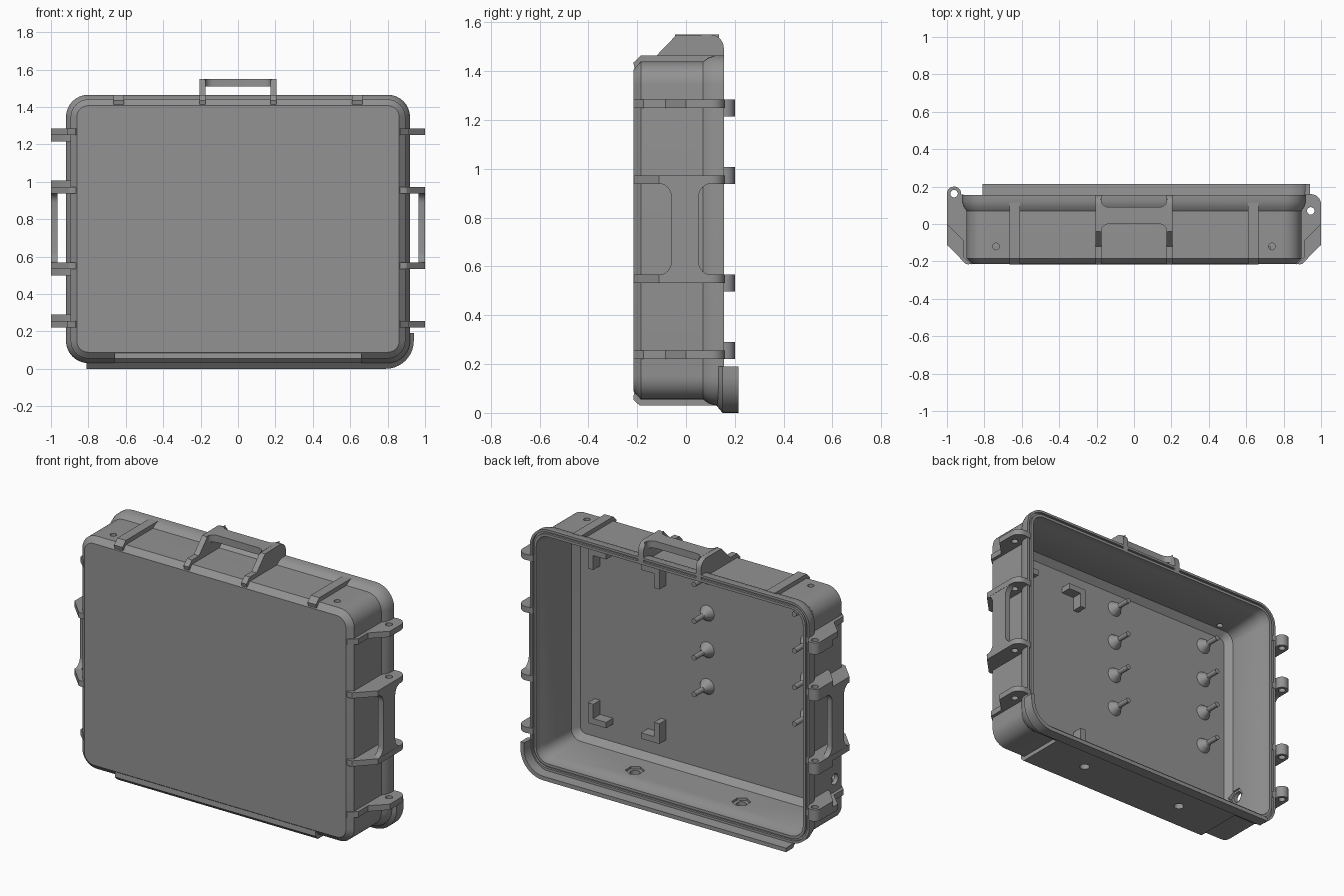
import bpy, bmesh
from math import sin, cos, pi, radians
from mathutils import Matrix, Vector

if "Cube" in bpy.data.objects:
    bpy.data.objects.remove(bpy.data.objects["Cube"], do_unlink=True)

grey = bpy.data.materials.new("grey_plastic")
grey.use_nodes = True
grey.diffuse_color = (0.29, 0.29, 0.29, 1)
grey.node_tree.nodes["Principled BSDF"].inputs["Base Color"].default_value = grey.diffuse_color


def finish(name, bm):
    bmesh.ops.recalc_face_normals(bm, faces=bm.faces)
    mesh = bpy.data.meshes.new(name)
    bm.to_mesh(mesh)
    bm.free()
    mesh.materials.append(grey)
    ob = bpy.data.objects.new(name, mesh)
    bpy.context.collection.objects.link(ob)
    return ob


def loft(name, rings):
    """Skin closed rings of equal length and cap both ends."""
    bm = bmesh.new()
    vs = [[bm.verts.new(p) for p in ring] for ring in rings]
    n = len(vs[0])
    for a, b in zip(vs, vs[1:]):
        for i in range(n):
            j = (i + 1) % n
            bm.faces.new((a[i], a[j], b[j], b[i]))
    bm.faces.new(vs[0])
    bm.faces.new(vs[-1])
    return finish(name, bm)


def prism(name, pts, lo, hi, axis):
    """Extrude a 2D outline: x -> (y,z), y -> (x,z), z -> (x,y)."""
    def put(p, h):
        p = list(p)
        p.insert("xyz".index(axis), h)
        return p
    return loft(name, [[put(p, h) for p in pts] for h in (lo, hi)])


def arc(cx, cy, r, a0, a1, n=6):
    return [(cx + r * cos(radians(a0 + (a1 - a0) * i / n)),
             cy + r * sin(radians(a0 + (a1 - a0) * i / n))) for i in range(n + 1)]


def cylinder(name, centre, r, depth, axis, sides=24, r2=None):
    bm = bmesh.new()
    rot = {"x": Matrix.Rotation(pi / 2, 4, "Y"), "z": Matrix(),
           "y": Matrix.Rotation(-pi / 2, 4, "X")}[axis]
    bmesh.ops.create_cone(bm, cap_ends=True, segments=sides, radius1=r,
                          radius2=r if r2 is None else r2, depth=depth,
                          matrix=Matrix.Translation(Vector(centre)) @ rot)
    return finish(name, bm)


def cut(obs, *args):
    """Drill a cylinder through the given objects."""
    tool = cylinder("cutter", *args)
    tool.hide_render = True
    for ob in obs:
        mod = ob.modifiers.new("hole", "BOOLEAN")
        mod.operation, mod.solver, mod.object = "DIFFERENCE", "EXACT", tool
        bpy.context.view_layer.objects.active = ob
        bpy.ops.object.modifier_apply(modifier=mod.name)
    bpy.data.objects.remove(tool, do_unlink=True)


# Shell: outside skin, grooved rim, inside skin
W, BOTTOM, TOP = 0.92, 0.03, 1.465


def rim_ring(inset, y):
    r = max(0.12 - inset, 0.035)
    x, lo, hi = W - inset - r, BOTTOM + inset + r, TOP - inset - r
    pts = []
    for k, (cx, cz) in enumerate(((x, hi), (-x, hi), (-x, lo), (x, lo))):
        pts += arc(cx, cz, r, 90 * k, 90 * k + 90, 8)
    return [(px, y, pz) for px, pz in pts]


shell_profile = [(0.058, -0.215), (0.025, -0.185), (0.025, 0.07), (0.009, 0.092),
                 (0, 0.12), (0, 0.155), (0.014, 0.155), (0.014, 0.142),
                 (0.026, 0.142), (0.026, 0.155), (0.042, 0.155), (0.046, 0.11),
                 (0.056, 0.09), (0.06, -0.15), (0.095, -0.185)]
shell = loft("shell", [rim_ring(*p) for p in shell_profile])

# Bottom pad
pad = prism("bottom_pad", [(-0.213, 0.085), (-0.216, 0.055), (-0.19, 0.03),
                           (0.14, 0.03), (0.14, 0.06), (-0.18, 0.06)], -0.66, 0.66, "x")

# Vent holes in the top, drain holes with hexagonal seats below, side port
for s in (-1, 1):
    cut([shell], (s * 0.737, -0.12, 1.43), 0.018, 0.2, "z")
    cut([shell, pad], (s * 0.35, -0.02, 0.05), 0.028, 0.2, "z")
    cut([shell], (s * 0.35, -0.02, 0.105), 0.052, 0.06, "z", 6)
cut([shell], (-0.88, -0.12, 0.33), 0.032, 0.2, "x")
cut([shell], (-0.84, -0.12, 0.33), 0.05, 0.06, "x", 6)

# Top ribs
for x, side in ((-0.637, "right"), (0.637, "left")):
    prism("top_rib_" + side, [(-0.21, 1.41), (-0.216, 1.435), (-0.185, 1.465),
          (0.115, 1.465), (0.115, 1.43), (-0.17, 1.43)], x - 0.028, x + 0.028, "x")


def handle_bar(half, mid, lo, hi, r):
    """Bar outline that flares at both ends, as (along, across) points."""
    return (arc(mid - half + r, lo - r, r, 180, 90) + arc(mid + half - r, lo - r, r, 90, 0)
            + arc(mid + half - r, hi + r, r, 0, -90) + arc(mid - half + r, hi + r, r, -90, -180))


# Top handle
for x, side in ((-0.19, "right"), (0.19, "left")):
    prism("top_handle_arm_" + side, [(-0.21, 1.41), (-0.216, 1.435), (-0.185, 1.465),
          (-0.12, 1.465), (-0.04, 1.548)] + arc(0.1, 1.495, 0.055, 90, 0)
          + [(0.155, 1.43), (-0.17, 1.43)], x - 0.017, x + 0.017, "x")
prism("top_handle_bar", handle_bar(0.178, 0, 0, 0.09, 0.045), 1.508, 1.55, "z")

# Side ribs, hinge and latch lugs, side handles
low_front = [(0.87, -0.18), (0.858, -0.21), (0.87, -0.216), (0.915, -0.175), (0.915, -0.085)]
tall_front = [(0.87, -0.18), (0.858, -0.21), (0.885, -0.216), (0.9, -0.213), (1, -0.11)]
latch_back = [(1, 0.1)] + arc(0.945, 0.105, 0.055, 0, 90) + [(0.9, 0.155), (0.87, 0.1)]
lug = ([(0.88, -0.06), (0.912, -0.05), (1, 0.045)] + arc(0.962, 0.162, 0.038, 0, 180, 12)
       + [(0.924, 0.156), (0.89, 0.13), (0.88, 0.08)])
ribs = (("lowest", 0.238, low_front + [(1, 0)], 1), ("lower", 0.55, tall_front, -1),
        ("upper", 0.955, tall_front, 1), ("highest", 1.267, low_front + [(1, 0)], -1))
for s, side in ((1, "left"), (-1, "right")):
    for place, z, front, shift in ribs:
        plan = [(s * x, y) for x, y in front + latch_back]
        rib = prism(f"{place}_{side}_rib", plan, z - 0.017, z + 0.017, "z")
        if s > 0:
            cut([rib], (0.945, 0.07, z), 0.02, 0.2, "z")
        else:
            a, b = sorted((z - shift * 0.017, z + shift * 0.052))
            hinge = prism(f"{place}_hinge_lug", [(-x, y) for x, y in lug], a, b, "z")
            cut([rib, hinge], (-0.962, 0.162, z), 0.02, 0.3, "z")
    bar = [(y, z) for z, y in handle_bar(0.188, 0.7525, -0.06, 0.052, 0.055)]
    prism(f"{side}_handle_bar", bar, *sorted((s * 0.965, s * 0.999)), "x")


# Sealing flange along the bottom and around one corner
def flange_path(inset):
    r = 0.15 - inset
    turn = arc(0.79, 0.15, r, -90, 0, 10)
    return [(-0.81, inset)] + turn + [(0.94 - inset, 0.19)]


section = [(0, 0.15), (0, 0.215), (0.024, 0.215), (0.03, 0.125)]
paths = [[(x, y, z) for x, z in flange_path(inset)] for inset, y in section]
loft("sealing_flange", list(zip(*paths)))

# Standoffs on the inner floor
for x in (-0.01, -0.67):
    for i in range(4):
        z = 0.62 + i * 0.218
        cylinder("standoff_base", (x, -0.162, z), 0.048, 0.05, "y", 24, 0.016)
        cylinder("standoff_pin", (x, -0.12, z), 0.015, 0.12, "y", 16)

# Corner brackets on the inner floor
for x, sx in ((0.26, 1), (0.73, -1)):
    for z, sz in ((0.23, 1), (1.27, -1)):
        corner = [(0, 0), (0.12, 0), (0.12, 0.035), (0.035, 0.035), (0.035, 0.12), (0, 0.12)]
        prism("corner_bracket", [(x + sx * a, z + sz * b) for a, b in corner],
              -0.19, -0.12, "y")

# Smooth the rounded parts, keep the edges crisp
bpy.ops.object.select_all(action="DESELECT")
for ob in bpy.context.collection.objects:
    if ob.type == "MESH" and grey.name in ob.data.materials:
        ob.select_set(True)
        bpy.context.view_layer.objects.active = ob
bpy.ops.object.shade_smooth_by_angle(angle=radians(30))
